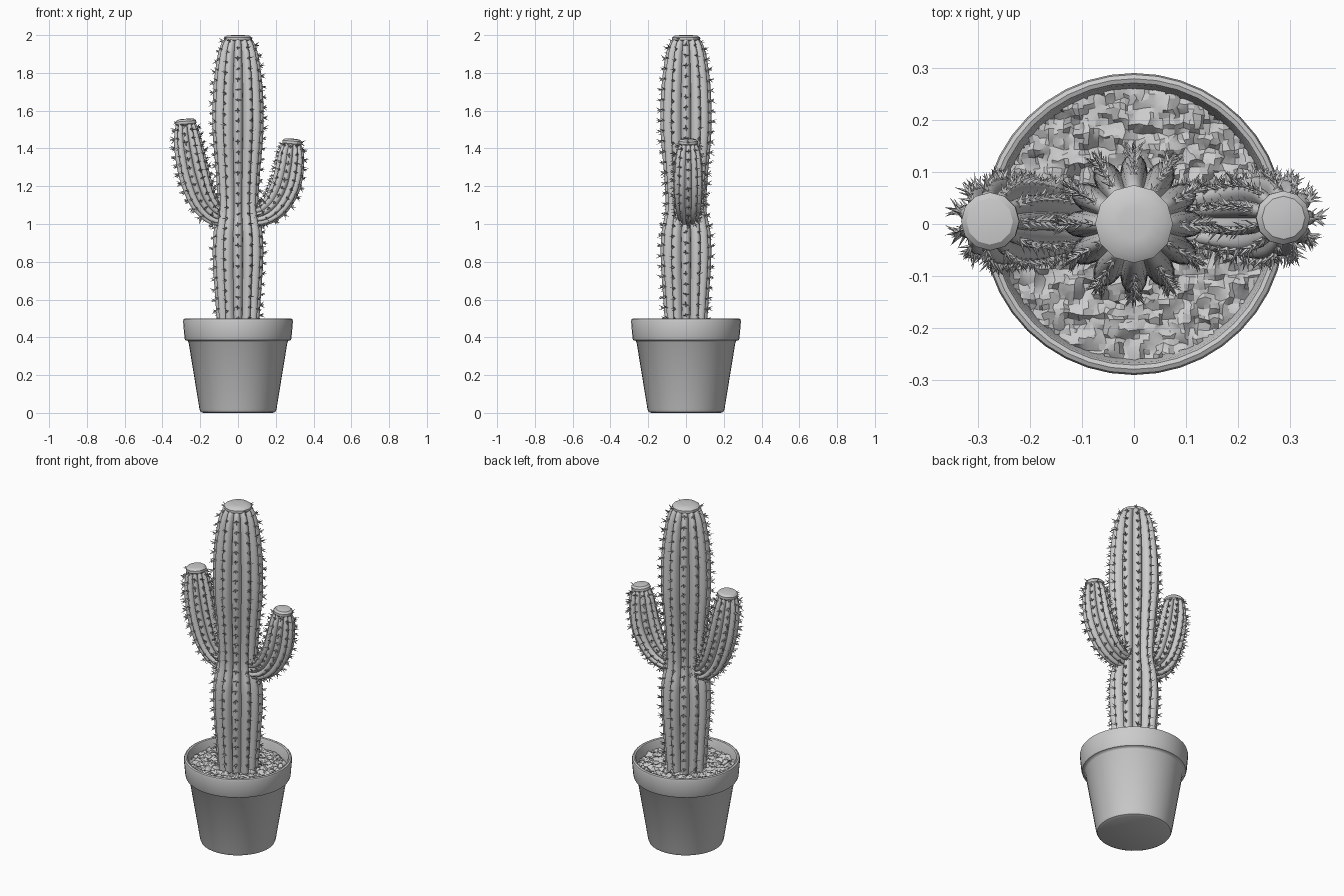
import bpy, bmesh, math, random
from mathutils import Vector, noise

random.seed(4)
cube = bpy.data.objects.get("Cube")
if cube:
    bpy.data.objects.remove(cube, do_unlink=True)

grey = bpy.data.materials.new("plain grey")
grey.use_nodes = True
grey.diffuse_color = (0.6, 0.6, 0.6, 1)
grey.node_tree.nodes["Principled BSDF"].inputs["Base Color"].default_value = (0.6, 0.6, 0.6, 1)


def finish(bm, name, angle=None):
    """Turn a bmesh into a named, coloured object."""
    mesh = bpy.data.meshes.new(name)
    bmesh.ops.recalc_face_normals(bm, faces=bm.faces)
    bm.to_mesh(mesh)
    bm.free()
    mesh.materials.append(grey)
    obj = bpy.data.objects.new(name, mesh)
    bpy.context.collection.objects.link(obj)
    if angle:
        bpy.ops.object.select_all(action="DESELECT")
        obj.select_set(True)
        bpy.context.view_layer.objects.active = obj
        bpy.ops.object.shade_smooth_by_angle(angle=math.radians(angle))
    return obj


def loft(bm, rings, cap_start=True, cap_end=True):
    """Skin a list of closed rings of points."""
    loops = [[bm.verts.new(p) for p in ring] for ring in rings]
    n = len(loops[0])
    for a, b in zip(loops, loops[1:]):
        for i in range(n):
            j = (i + 1) % n
            bm.faces.new((a[i], a[j], b[j], b[i]))
    if cap_start:
        bm.faces.new(loops[0])
    if cap_end:
        bm.faces.new(loops[-1])


def lathe(name, profile, sides, angle, **caps):
    bm = bmesh.new()
    turns = [math.tau * i / sides for i in range(sides)]
    loft(bm, [[(r * math.cos(t), r * math.sin(t), z) for t in turns] for r, z in profile], **caps)
    return finish(bm, name, angle)


def spline(keys, steps):
    """Catmull-Rom samples through tuples of any size."""
    pts = [Vector(k) for k in keys]
    pts = [pts[0] * 2 - pts[1]] + pts + [pts[-1] * 2 - pts[-2]]
    out = []
    for a, b, c, d in zip(pts, pts[1:], pts[2:], pts[3:]):
        for s in range(steps):
            t = s / steps
            out.append(0.5 * (2 * b + (c - a) * t + (2 * a - 5 * b + 4 * c - d) * t * t
                              + (3 * b - a - 3 * c + d) * t ** 3))
    return out + [pts[-2]]


def spine(bm, base, direction, length, width):
    """One thin three-sided thorn."""
    u = direction.orthogonal().normalized() * width
    v = direction.cross(u).normalized() * width
    foot = base - direction * 0.006
    ring = [bm.verts.new(foot + u * math.cos(a) + v * math.sin(a))
            for a in (0, math.tau / 3, math.tau * 2 / 3)]
    tip = bm.verts.new(base + direction * length)
    for i in range(3):
        bm.faces.new((ring[i], ring[(i + 1) % 3], tip))


def stem(name, keys, y, ribs, gap, cap_radius):
    """Ribbed stem along (x, z, radius) keys, with spines and a blunt cap."""
    samples = spline([(x, z, r) for x, z, r in keys], 6)
    centres = [Vector((s[0], y, s[1])) for s in samples]
    per_rib = 8
    n = ribs * per_rib
    side = Vector((0, 1, 0))
    frames, rings = [], []
    for i, c in enumerate(centres):
        t = (centres[min(i + 1, len(centres) - 1)] - centres[max(i - 1, 0)]).normalized()
        frames.append((c, t, side.cross(t), samples[i][2]))
    for c, t, across, r in frames:
        ring = []
        for k in range(n):
            a = math.tau * k / n
            lobe = abs(math.cos(a * ribs / 2)) ** 0.75
            ring.append(c + (across * math.cos(a) + side * math.sin(a)) * r * (0.76 + 0.24 * lobe))
        rings.append(ring)
    bm = bmesh.new()
    loft(bm, rings)
    finish(bm, name, 50)

    # blunt faceted cap
    c, t, across, r = frames[-1]
    cap = bmesh.new()
    turns = [math.tau * k / 12 for k in range(12)]
    loft(cap, [[c + t * h + (across * math.cos(a) + side * math.sin(a)) * cap_radius * s
                for a in turns] for h, s in ((-0.02, 0.85), (-0.01, 1), (0.004, 1), (0.014, 0.8), (0.017, 0.4))])
    finish(cap, name + "_cap", 30)

    # thorn clusters evenly spaced along every rib crest
    thorns = bmesh.new()
    for k in range(ribs):
        a = math.tau * k / ribs
        travelled = random.uniform(0, gap)
        for i in range(1, len(frames)):
            travelled += (frames[i][0] - frames[i - 1][0]).length
            while travelled > gap:
                travelled -= gap
                f = 1 - travelled / (frames[i][0] - frames[i - 1][0]).length
                c = frames[i - 1][0].lerp(frames[i][0], f)
                _, t, across, r = frames[i]
                out = across * math.cos(a) + side * math.sin(a)
                turn = t.cross(out)
                r = frames[i - 1][3] + (r - frames[i - 1][3]) * f
                for sway, lift in ((-0.8, 0.1), (0.8, 0.1), (0, 0.6), (0, -0.6)):
                    d = out + turn * (sway + random.uniform(-0.2, 0.2)) + t * (lift + random.uniform(-0.3, 0.3))
                    spine(thorns, c + out * r, d.normalized(), random.uniform(0.016, 0.034), 0.0055)
    finish(thorns, name + "_spines")


# terracotta-style pot with a thick collar
lathe("pot", [(0.185, 0), (0.198, 0.006), (0.204, 0.02), (0.262, 0.375), (0.268, 0.382),
              (0.279, 0.385), (0.283, 0.395), (0.291, 0.485), (0.288, 0.496), (0.28, 0.5),
              (0.272, 0.497), (0.268, 0.488), (0.258, 0.42)], 40, 40, cap_end=False)

# lumpy soil
soil = bmesh.new()
bmesh.ops.create_grid(soil, x_segments=56, y_segments=56, size=0.27)
bmesh.ops.delete(soil, geom=[v for v in soil.verts if v.co.length > 0.268], context="VERTS")
for v in soil.verts:
    p = v.co.copy()
    v.co.z = 0.445 + 0.022 * noise.noise(p * 38) + 0.008 * noise.noise(p * 90)
    v.co.x += 0.008 * noise.noise(p * 60 + Vector((5, 0, 0)))
    v.co.y += 0.008 * noise.noise(p * 60 + Vector((0, 7, 0)))
finish(soil, "soil", 25)

# main trunk, pinched where the arms leave
stem("trunk", [(0, 0.42, 0.108), (0, 0.6, 0.12), (0, 0.8, 0.133), (0, 0.95, 0.13), (0, 1.08, 0.108),
               (0, 1.25, 0.115), (0, 1.5, 0.135), (0, 1.72, 0.13), (0, 1.88, 0.11), (0, 1.95, 0.09),
               (0, 1.983, 0.07)], 0, 12, 0.055, 0.075)

# arms sweeping out and up
stem("right_arm", [(-0.04, 1.04, 0.045), (-0.12, 1.05, 0.06), (-0.185, 1.125, 0.075), (-0.23, 1.25, 0.083),
                   (-0.258, 1.38, 0.08), (-0.272, 1.48, 0.068), (-0.277, 1.54, 0.05)], 0.005, 11, 0.045, 0.056)
stem("left_arm", [(0.04, 1.04, 0.045), (0.13, 1.05, 0.06), (0.2, 1.105, 0.073), (0.25, 1.2, 0.08),
                  (0.273, 1.3, 0.076), (0.282, 1.38, 0.066), (0.287, 1.435, 0.045)], 0.012, 11, 0.045, 0.052)
